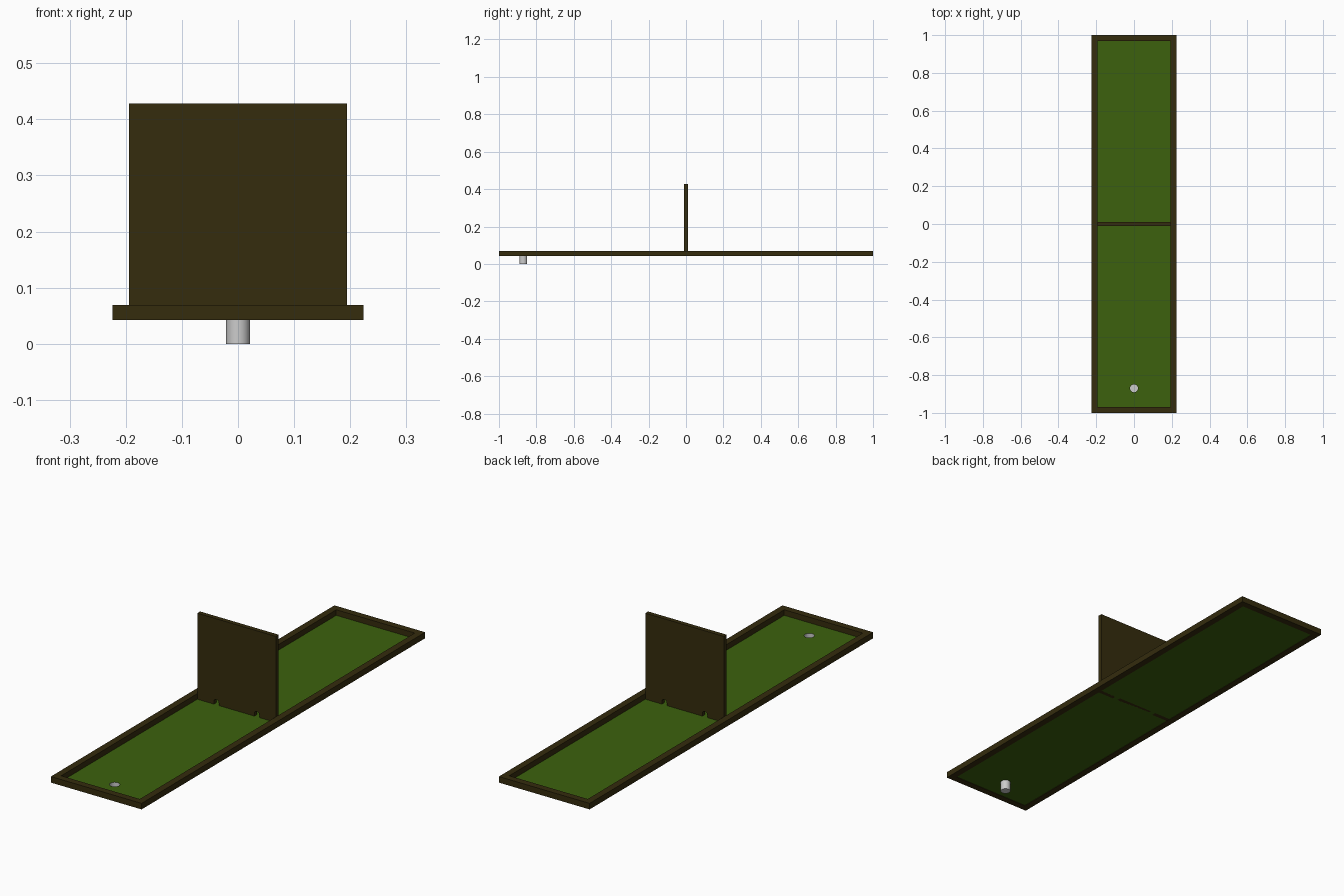
import bpy, bmesh, math

if "Cube" in bpy.data.objects:
    bpy.data.objects.remove(bpy.data.objects["Cube"])


def material(name, rgb):
    m = bpy.data.materials.new(name)
    m.diffuse_color = (*rgb, 1)
    m.use_nodes = True
    m.node_tree.nodes["Principled BSDF"].inputs["Base Color"].default_value = m.diffuse_color
    return m


def finish(bm, name, mat=None):
    bmesh.ops.recalc_face_normals(bm, faces=bm.faces)
    me = bpy.data.meshes.new(name)
    bm.to_mesh(me)
    bm.free()
    ob = bpy.data.objects.new(name, me)
    bpy.context.collection.objects.link(ob)
    if mat:
        me.materials.append(mat)
    return ob


wood = material("dark_wood", (0.035, 0.025, 0.004))
turf = material("turf", (0.045, 0.12, 0.004))

W, L = 0.224, 1.0          # outer half sizes of the frame
IW, IL = 0.194, 0.97       # inner half sizes
Z0, Z1 = 0.042, 0.069      # frame bottom and top
GZ = 0.044                 # turf level
HOLE_Y, HOLE_R, SIDES = -0.87, 0.021, 32

# Frame: mitred rectangular ring
bm = bmesh.new()
corners = [(-1, -1), (1, -1), (1, 1), (-1, 1)]
rings = [[bm.verts.new((sx * w, sy * l, z)) for sx, sy in corners]
         for w, l, z in ((W, L, Z0), (W, L, Z1), (IW, IL, Z1), (IW, IL, Z0))]
for a in range(4):
    for i in range(4):
        j, b = (i + 1) % 4, (a + 1) % 4
        bm.faces.new((rings[a][i], rings[a][j], rings[b][j], rings[b][i]))
finish(bm, "frame", wood)

# Turf sheet with a round hole
circle = [(HOLE_R * math.cos(2 * math.pi * i / SIDES),
           HOLE_Y + HOLE_R * math.sin(2 * math.pi * i / SIDES)) for i in range(SIDES)]
bm = bmesh.new()
edges = []
for loop in ([(sx * IW, sy * IL) for sx, sy in corners], circle):
    vs = [bm.verts.new((x, y, GZ)) for x, y in loop]
    edges += [bm.edges.new((vs[i], vs[(i + 1) % len(vs)])) for i in range(len(vs))]
bmesh.ops.triangle_fill(bm, use_beauty=True, edges=edges)
finish(bm, "turf", turf)

# Cup: open cylinder with a floor
bm = bmesh.new()
low = [bm.verts.new((x, y, 0)) for x, y in circle]
top = [bm.verts.new((x, y, GZ)) for x, y in circle]
bm.faces.new(low)
for i in range(SIDES):
    j = (i + 1) % SIDES
    bm.faces.new((low[i], low[j], top[j], top[i])).smooth = True
cup = finish(bm, "cup")
for e in cup.data.edges:
    e.use_edge_sharp = all(cup.data.vertices[v].co.z < 0.001 for v in e.vertices)

# Barrier: upright board with two small arched ball gaps
R, RISE = 0.012, 0.012
profile = [(-IW, GZ)]
for cx in (-0.1, 0.1):
    profile.append((cx - R, GZ))
    profile += [(cx - R * math.cos(math.pi * k / 10), GZ + RISE + R * math.sin(math.pi * k / 10))
                for k in range(11)]
    profile.append((cx + R, GZ))
profile += [(IW, GZ), (IW, 0.428), (-IW, 0.428)]
bm = bmesh.new()
face = bm.faces.new([bm.verts.new((x, -0.01, z)) for x, z in profile])
ext = bmesh.ops.extrude_face_region(bm, geom=[face])
bmesh.ops.translate(bm, vec=(0, 0.02, 0),
                    verts=[g for g in ext["geom"] if isinstance(g, bmesh.types.BMVert)])
finish(bm, "barrier", wood)
